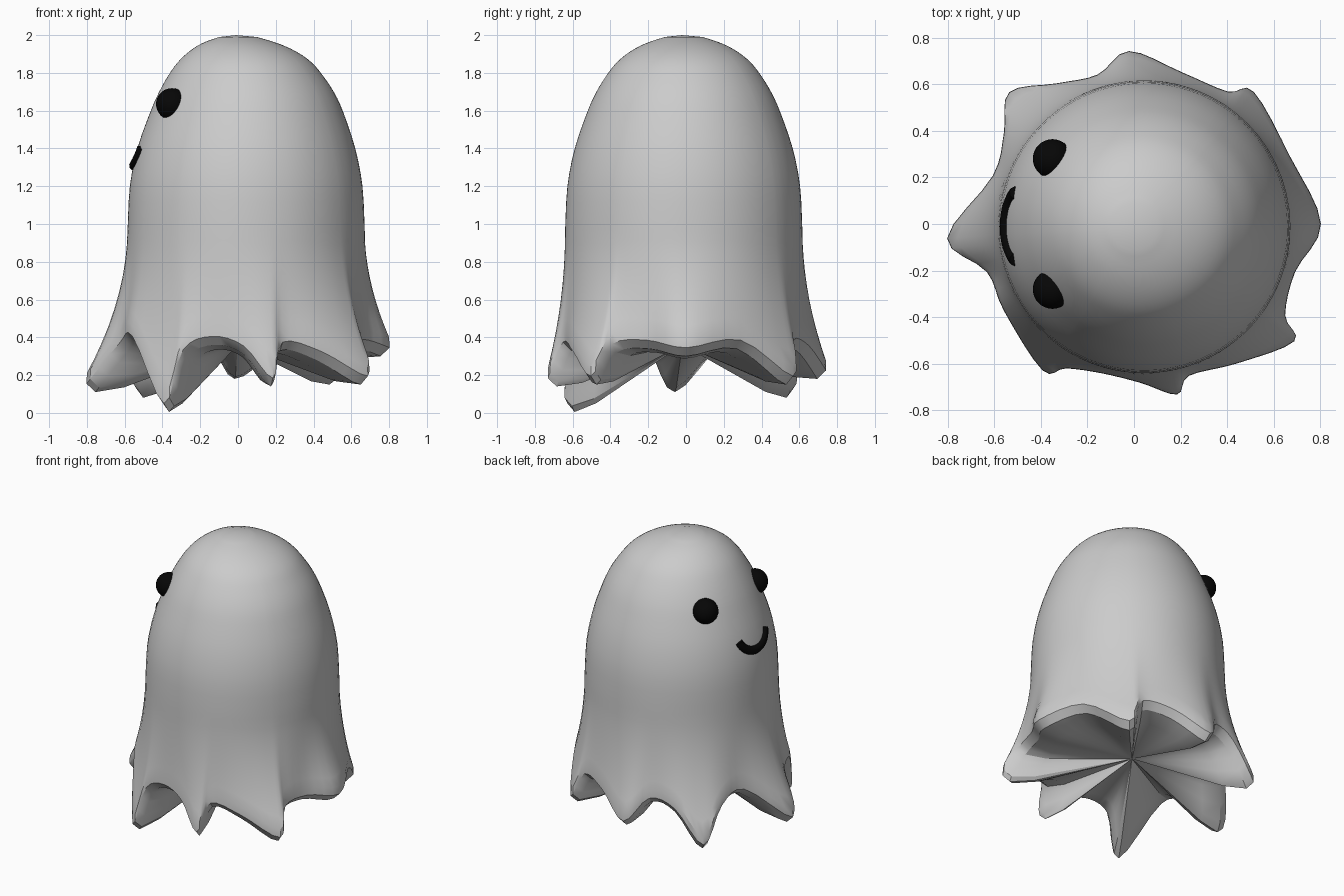
import bpy, bmesh, math
from mathutils import Vector

if "Cube" in bpy.data.objects:
    bpy.data.objects.remove(bpy.data.objects["Cube"])


def catmull(a, b, c, d, t):
    return 0.5 * (2 * b + (c - a) * t + (2 * a - 5 * b + 4 * c - d) * t * t
                  + (3 * b - a - 3 * c + d) * t ** 3)


def smooth_path(pts, steps, closed):
    pts = [Vector(p) for p in pts]
    n = len(pts)
    get = (lambda i: pts[i % n]) if closed else (lambda i: pts[max(0, min(n - 1, i))])
    out = [catmull(get(i - 1), get(i), get(i + 1), get(i + 2), k / steps)
           for i in range(n if closed else n - 1) for k in range(steps)]
    return out if closed else out + [pts[-1]]


def smooth(obj, deg):
    bpy.ops.object.select_all(action='DESELECT')
    obj.select_set(True)
    bpy.context.view_layer.objects.active = obj
    bpy.ops.object.shade_smooth_by_angle(angle=math.radians(deg))


AXIS = Vector((0.042, -0.012, 0))

# dome profile: (radius, height, x of ring centre)
DOME = [(0.10, 1.99, 0.0), (0.20, 1.957, 0.01), (0.285, 1.912, 0.025), (0.355, 1.855, 0.035),
        (0.41, 1.785, 0.04), (0.465, 1.695, 0.045), (0.512, 1.59, 0.046), (0.577, 1.40, 0.044),
        (0.616, 1.20, 0.043), (0.628, 0.97, 0.043)]

# lower edge of the cloth: eight drooping tips and the folds between them
HEM = [(0.78, 0.0, 0.30), (0.65, 0.28, 0.34), (0.50, 0.55, 0.15), (0.39, 0.55, 0.34),
       (0.20, 0.63, 0.31), (-0.02, 0.72, 0.18), (-0.15, 0.62, 0.34), (-0.32, 0.585, 0.30),
       (-0.52, 0.55, 0.08), (-0.54, 0.38, 0.30), (-0.585, 0.20, 0.36), (-0.78, -0.06, 0.11),
       (-0.61, -0.20, 0.32), (-0.54, -0.36, 0.36), (-0.38, -0.61, 0.005), (-0.28, -0.60, 0.29),
       (-0.13, -0.62, 0.36), (0.03, -0.66, 0.31), (0.18, -0.71, 0.14), (0.23, -0.63, 0.33),
       (0.43, -0.58, 0.28), (0.67, -0.49, 0.15), (0.63, -0.38, 0.32), (0.67, -0.2, 0.34)]
STEPS = 4
hem = smooth_path(HEM, STEPS, True)

# steadily increasing column angles taken from the hem points
base = []
for p in HEM:
    a = math.atan2(p[1] - AXIS.y, p[0] - AXIS.x)
    while base and a < base[-1]:
        a += 2 * math.pi
    base.append(a)
base.append(base[0] + 2 * math.pi)
angles = [base[i] + (base[i + 1] - base[i]) * k / STEPS
          for i in range(len(HEM)) for k in range(STEPS)]
N = len(angles)


def hem_loop(out, lift):
    """Hem points pushed outward from the axis and raised."""
    loop = []
    for h in hem:
        d = Vector((h.x - AXIS.x, h.y - AXIS.y, 0)).normalized() * out
        loop.append(Vector((h.x + d.x, h.y + d.y, max(0, h.z + lift))))
    return loop


# ghost body
bm = bmesh.new()
rings = []
for r, z, cx in smooth_path(DOME, 3, False):
    rings.append([bm.verts.new((cx + r * math.cos(a), AXIS.y + r * math.sin(a), z))
                  for a in angles])
r0, z0 = DOME[-1][0], DOME[-1][1]
rims = hem_loop(0.02, 0.10)
ROWS = 9
for j in range(1, ROWS + 1):
    s = j / ROWS
    ring = []
    for a, p in zip(angles, rims):
        q = AXIS + Vector((r0 * math.cos(a), r0 * math.sin(a), 0))
        q = q.lerp(Vector((p.x, p.y, 0)), s ** 1.9)
        q.z = z0 + (p.z - z0) * s
        ring.append(bm.verts.new(q))
    rings.append(ring)
# rounded hem edge, then the underside drawn in to a point
centre = Vector((0.0, -0.02, 0.36))
tuck = hem_loop(-0.025, 0)
inner = [p.lerp(centre, 0.2) - Vector((0, 0, 0.025)) for p in tuck]
for loop in (hem_loop(0.022, 0.045), tuck, inner):
    rings.append([bm.verts.new(p) for p in loop])
for up, low in zip(rings, rings[1:]):
    for i in range(N):
        k = (i + 1) % N
        bm.faces.new((up[i], low[i], low[k], up[k]))
top = bm.verts.new((-0.01, -0.02, 2.0))
under = bm.verts.new(centre)
for i in range(N):
    k = (i + 1) % N
    bm.faces.new((top, rings[0][i], rings[0][k]))
    bm.faces.new((under, rings[-1][k], rings[-1][i]))
bmesh.ops.recalc_face_normals(bm, faces=bm.faces)
me = bpy.data.meshes.new("ghost_body")
bm.to_mesh(me)
bm.free()
body = bpy.data.objects.new("ghost_body", me)
bpy.context.collection.objects.link(body)
smooth(body, 30)

black = bpy.data.materials.new("black")
black.diffuse_color = (0.002, 0.002, 0.002, 1)
black.use_nodes = True
black.node_tree.nodes["Principled BSDF"].inputs["Base Color"].default_value = black.diffuse_color

# eyes
for name, side in (("left_eye", -1), ("right_eye", 1)):
    bpy.ops.mesh.primitive_uv_sphere_add(segments=32, ring_count=16, radius=0.084,
                                         location=(-0.35, 0.28 * side, 1.635))
    eye = bpy.context.object
    eye.name = name
    eye.data.materials.append(black)
    smooth(eye, 40)

# smiling mouth: a tube lying on the dome
cu = bpy.data.curves.new("mouth", 'CURVE')
cu.dimensions = '3D'
cu.bevel_depth = 0.03
cu.bevel_resolution = 3
cu.use_fill_caps = True
sp = cu.splines.new('POLY')
M = 20
sp.points.add(M)
for i in range(M + 1):
    a = math.radians(-80 + 160 * i / M)
    y, z = 0.145 * math.sin(a), 1.42 - 0.11 * math.cos(a)
    r = 0.597 - 0.25 * (z - 1.3)
    x = 0.048 - math.sqrt(r * r - y * y)
    sp.points[i].co = (x, y - 0.01, z, 1)
mouth = bpy.data.objects.new("mouth", cu)
cu.materials.append(black)
bpy.context.collection.objects.link(mouth)
